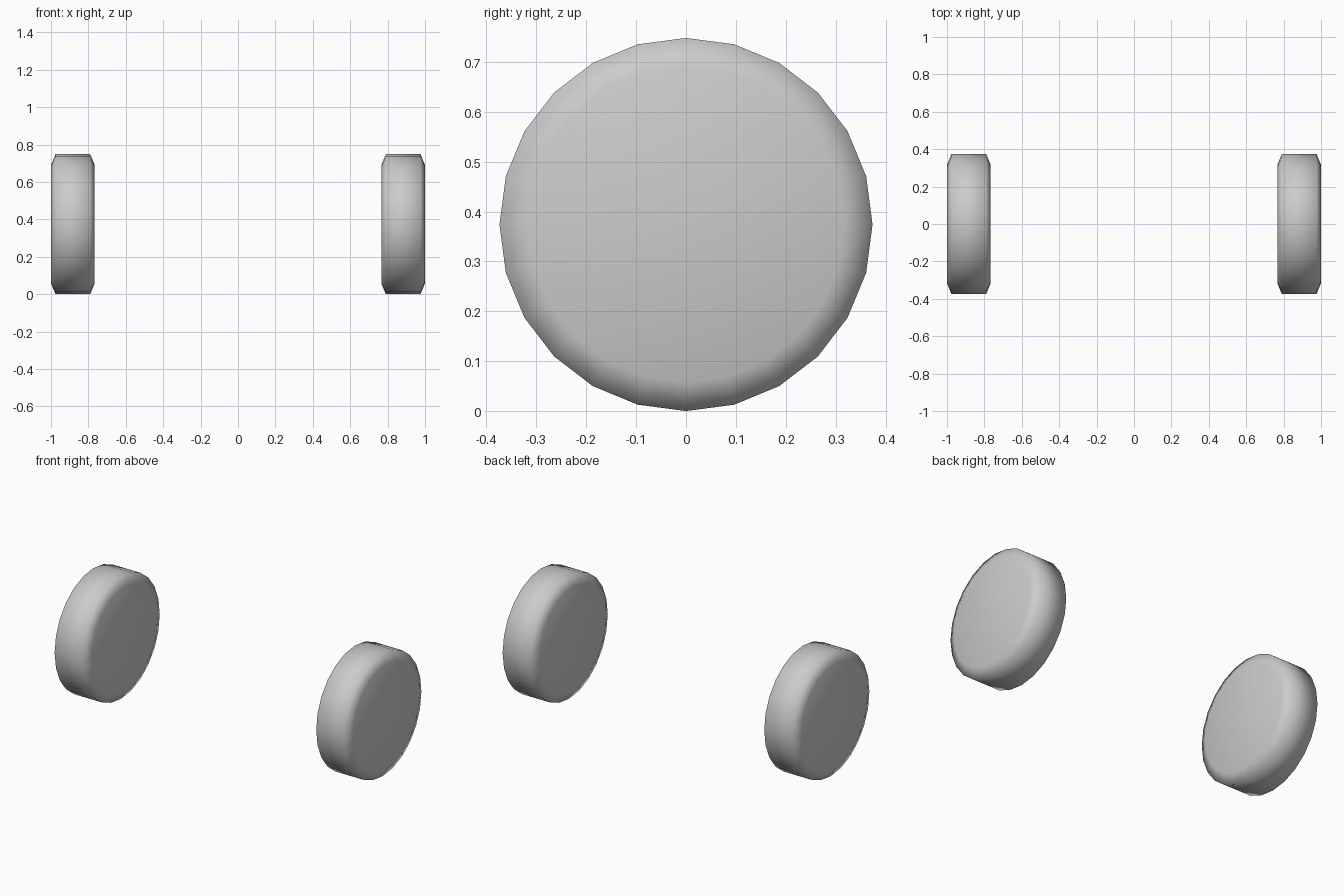
import bpy, bmesh, math

if "Cube" in bpy.data.objects:
    bpy.data.objects.remove(bpy.data.objects["Cube"])

grey = bpy.data.materials.new("light grey")
grey.diffuse_color = (0.6, 0.6, 0.6, 1)
grey.use_nodes = True
grey.node_tree.nodes["Principled BSDF"].inputs["Base Color"].default_value = grey.diffuse_color

SIDES = 24
RADIUS = 0.374
# (x, radius) across the wheel width, with a bevelled rim on both sides
PROFILE = [(0.766, 0.316), (0.79, RADIUS), (0.976, RADIUS), (1.0, 0.316)]


def wheel(name, side):
    bm = bmesh.new()
    rings = []
    for x, r in PROFILE:
        rings.append([bm.verts.new((side * x,
                                    r * math.sin(2 * math.pi * i / SIDES),
                                    RADIUS + r * math.cos(2 * math.pi * i / SIDES)))
                      for i in range(SIDES)])
    # tread and bevels
    for a, b in zip(rings, rings[1:]):
        for i in range(SIDES):
            j = (i + 1) % SIDES
            bm.faces.new((a[i], a[j], b[j], b[i]))
    # flat side discs
    bm.faces.new(rings[0])
    bm.faces.new(rings[-1])
    bmesh.ops.recalc_face_normals(bm, faces=bm.faces)
    for f in bm.faces:
        f.smooth = True
    me = bpy.data.meshes.new(name)
    bm.to_mesh(me)
    bm.free()
    me.materials.append(grey)
    ob = bpy.data.objects.new(name, me)
    bpy.context.collection.objects.link(ob)
    return ob


wheel("left_wheel", -1)
wheel("right_wheel", 1)
